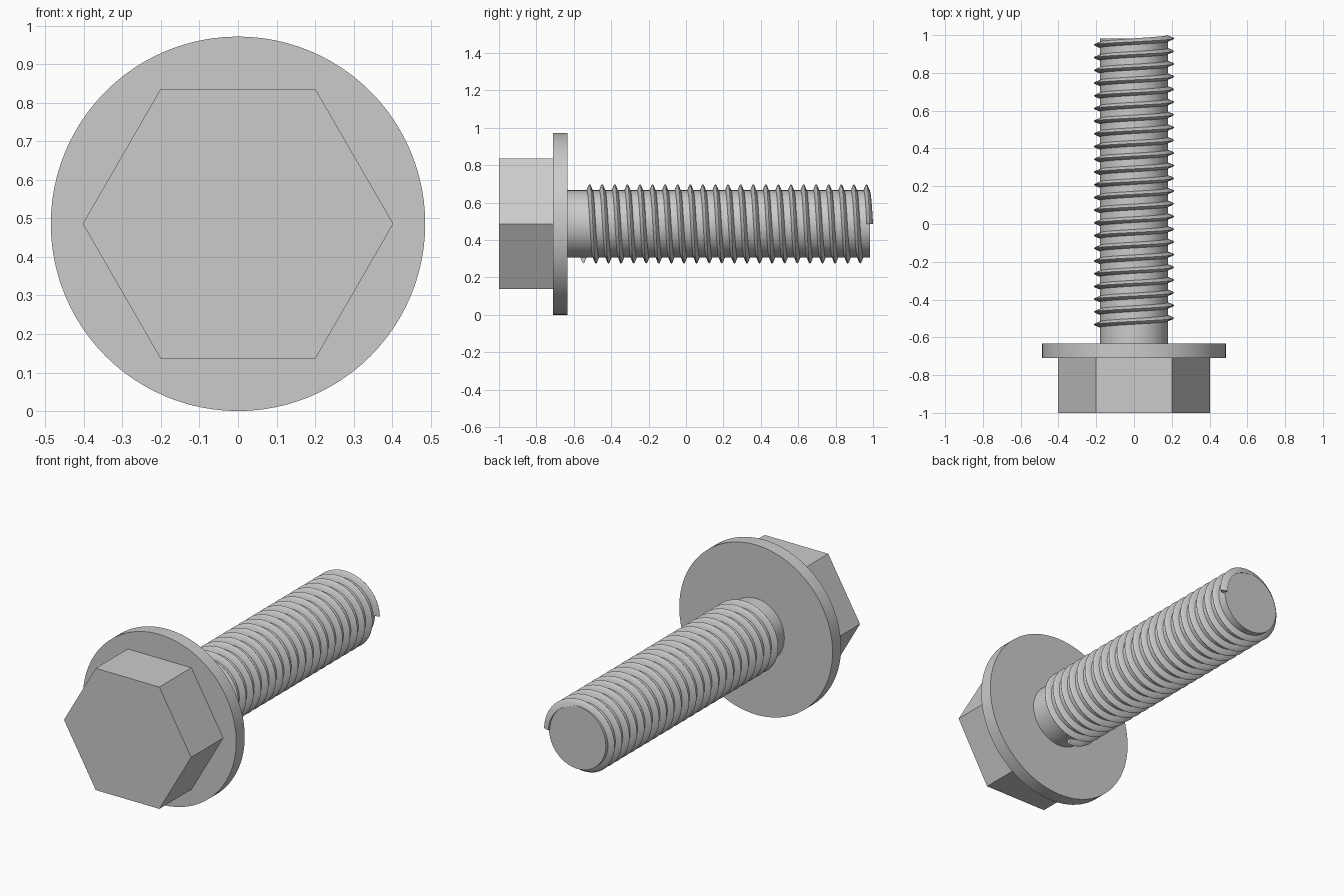
import bpy, bmesh
from math import sin, cos, pi, radians

if "Cube" in bpy.data.objects:
    bpy.data.objects.remove(bpy.data.objects["Cube"])

CZ = 0.486  # height of the bolt axis, which runs along y


def finish(name, bm, angle=40):
    bmesh.ops.recalc_face_normals(bm, faces=bm.faces)
    mesh = bpy.data.meshes.new(name)
    bm.to_mesh(mesh)
    bm.free()
    obj = bpy.data.objects.new(name, mesh)
    bpy.context.collection.objects.link(obj)
    bpy.ops.object.select_all(action='DESELECT')
    obj.select_set(True)
    bpy.context.view_layer.objects.active = obj
    bpy.ops.object.shade_smooth_by_angle(angle=radians(angle))
    return obj


def loft(bm, rings):
    """Join consecutive closed rings of points and cap both ends."""
    loops = [[bm.verts.new(p) for p in ring] for ring in rings]
    for a, b in zip(loops, loops[1:]):
        for i in range(len(a)):
            j = (i + 1) % len(a)
            bm.faces.new((a[i], a[j], b[j], b[i]))
    bm.faces.new(loops[0])
    bm.faces.new(loops[-1])


def prism(name, sides, radius, y0, y1):
    bm = bmesh.new()
    angles = [2 * pi * i / sides for i in range(sides)]
    loft(bm, [[(radius * cos(a), y, CZ + radius * sin(a)) for a in angles]
              for y in (y0, y1)])
    return finish(name, bm)


# Hexagonal head, round flange and plain shank
prism("hex_head", 6, 0.403, -1.0, -0.708)
prism("flange", 96, 0.486, -0.71, -0.633)
prism("shank", 64, 0.18, -0.635, 0.983)

# Helical thread: a rounded ridge section swept around the shank
section = [(-0.018, 0.174), (-0.011, 0.192), (-0.004, 0.209), (0, 0.212),
           (0.004, 0.209), (0.011, 0.192), (0.018, 0.174)]
PITCH, TURNS, STEPS, START = 0.0673, 22.75, 48, -0.549
rings = []
for k in range(int(TURNS * STEPS) + 1):
    t = 2 * pi * k / STEPS
    y = START + PITCH * k / STEPS
    rings.append([(-r * sin(t), y + dy, CZ - r * cos(t)) for dy, r in section])
bm = bmesh.new()
loft(bm, rings)
finish("thread", bm, 60)
